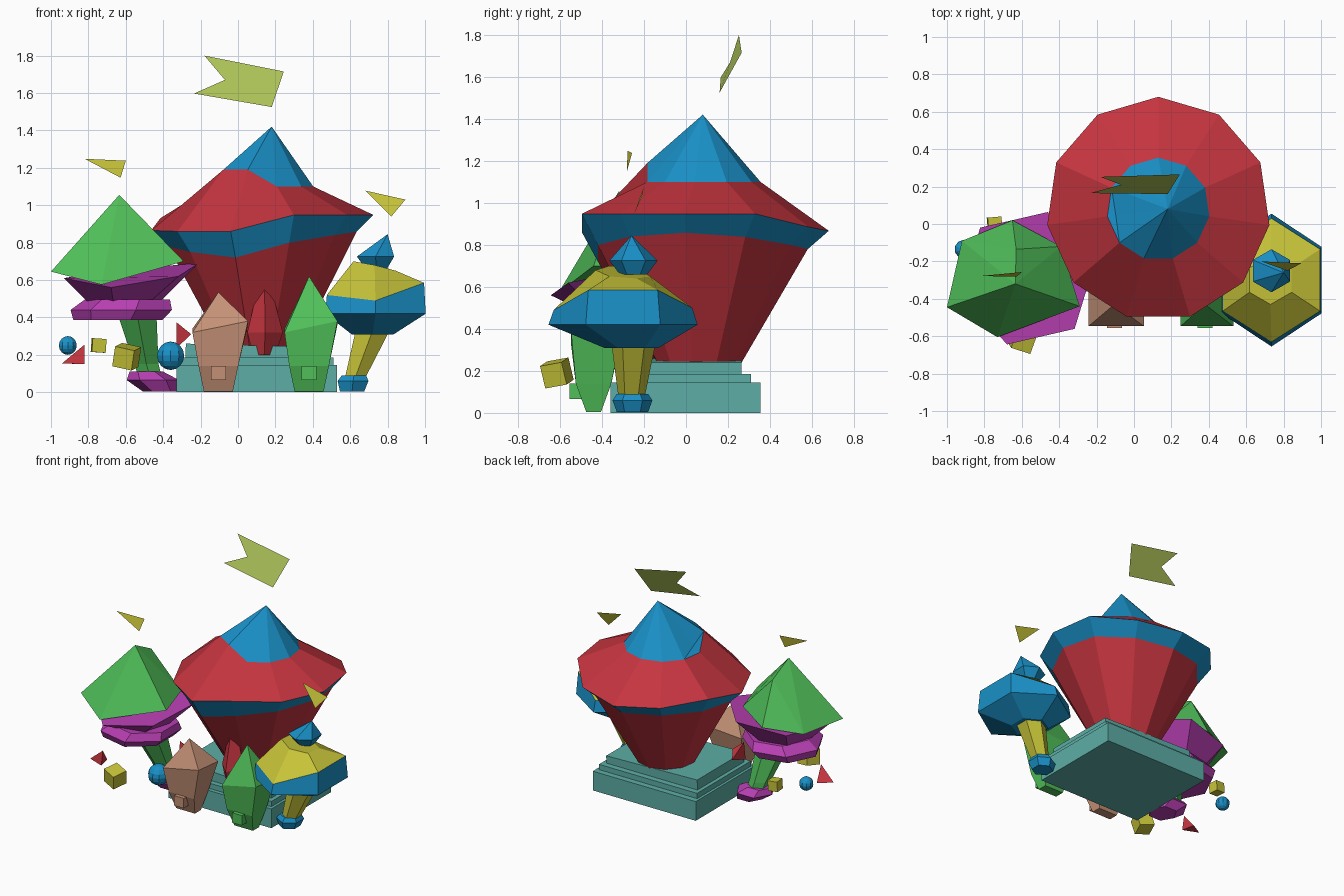
import bpy, bmesh
from math import cos, sin, radians, pi
from mathutils import Vector, Euler

if "Cube" in bpy.data.objects:
    bpy.data.objects.remove(bpy.data.objects["Cube"])


def material(name, rgb):
    m = bpy.data.materials.new(name)
    m.diffuse_color = (*rgb, 1)
    m.use_nodes = True
    m.node_tree.nodes["Principled BSDF"].inputs["Base Color"].default_value = m.diffuse_color
    return m


RED = material("red", (0.56, 0.035, 0.05))
BLUE = material("blue", (0.01, 0.28, 0.57))
YELLOW = material("yellow", (0.56, 0.54, 0.04))
GREEN = material("green", (0.08, 0.52, 0.10))
MAGENTA = material("magenta", (0.48, 0.05, 0.45))
TEAL = material("teal", (0.11, 0.42, 0.38))
BROWN = material("brown", (0.55, 0.28, 0.18))
LIME = material("lime", (0.42, 0.55, 0.10))


def finish(name, bm, mat):
    bmesh.ops.recalc_face_normals(bm, faces=bm.faces)
    me = bpy.data.meshes.new(name)
    bm.to_mesh(me)
    bm.free()
    ob = bpy.data.objects.new(name, me)
    bpy.context.collection.objects.link(ob)
    me.materials.append(mat)
    return ob


def ring(x, y, r, z, n, phase=90, ry=None):
    """Polygon ring; z is one height or a list of heights."""
    zs = z if isinstance(z, list) else [z] * n
    return [(x + r * cos(radians(phase) + 2 * pi * k / n),
             y + (ry or r) * sin(radians(phase) + 2 * pi * k / n), zs[k]) for k in range(n)]


def loft(name, rings, mat, tip=None):
    bm = bmesh.new()
    rows = [[bm.verts.new(p) for p in rg] for rg in rings]
    n = len(rows[0])
    for a, b in zip(rows, rows[1:]):
        for k in range(n):
            j = (k + 1) % n
            bm.faces.new((a[k], a[j], b[j], b[k]))
    bm.faces.new(rows[0])
    if tip:
        t = bm.verts.new(tip)
        for k in range(n):
            bm.faces.new((rows[-1][k], rows[-1][(k + 1) % n], t))
    else:
        bm.faces.new(rows[-1])
    return finish(name, bm, mat)


def hull(name, pts, mat):
    bm = bmesh.new()
    for p in pts:
        bm.verts.new(p)
    bmesh.ops.convex_hull(bm, input=bm.verts)
    return finish(name, bm, mat)


def box(name, lo, hi, mat, rot=(0, 0, 0)):
    bm = bmesh.new()
    bmesh.ops.create_cube(bm, size=1)
    c, s = (Vector(lo) + Vector(hi)) / 2, Vector(hi) - Vector(lo)
    m = Euler([radians(a) for a in rot]).to_matrix()
    for v in bm.verts:
        v.co = c + m @ (v.co * s)
    return finish(name, bm, mat)


def ball(name, c, r):
    bm = bmesh.new()
    bmesh.ops.create_uvsphere(bm, u_segments=10, v_segments=8, radius=r)
    bmesh.ops.translate(bm, verts=bm.verts, vec=c)
    return finish(name, bm, BLUE)


def sheet(name, pts, mat):
    bm = bmesh.new()
    bm.faces.new([bm.verts.new(p) for p in pts])
    return finish(name, bm, mat)


# stepped plinth
box("plinth_lower", (-0.33, -0.36, 0.0), (0.53, 0.355, 0.145), TEAL)
box("plinth_middle", (-0.31, -0.33, 0.145), (0.51, 0.31, 0.185), TEAL)
box("plinth_upper", (-0.28, -0.29, 0.175), (0.48, 0.265, 0.25), TEAL, (0, 1.5, 0))

# eleven-sided main tower with a warped rim
rim = ring(0.13, 0.08, 0.6, [.867, .90, .93, .865, .86, .86, .948, .948, .948, .948, .885], 11)
under = ring(0.13, 0.07, 0.51, [.78, .80, .80, .78, .75, .72, .80, .84, .858, .838, .80], 11)
collar = ring(0.13, 0.08, 0.275, [1.1] * 4 + [1.19, 1.19] + [1.1] * 5, 11)
loft("tower_body", [ring(0.12, 0.06, 0.205, 0.24, 11), under], RED)
loft("tower_band", [under, rim], BLUE)
loft("tower_roof", [rim, collar], RED)
loft("tower_cone", [collar], BLUE, (0.18, 0.08, 1.42))

# floating flags
sheet("main_flag", [(-.18, .252, 1.80), (.245, .265, 1.715), (.18, .16, 1.525),
                    (-.235, .165, 1.597), (-.07, .21, 1.67)], LIME)
sheet("left_pennant", [(-.82, -.278, 1.248), (-.60, -.257, 1.238), (-.628, -.282, 1.147)], YELLOW)
sheet("right_pennant", [(.68, -.20, 1.078), (.895, -.21, 1.03), (.82, -.25, .94)], YELLOW)

# left tree: faceted cap, flared underside, disc, trunk and foot
hull("left_tree_cap", [(-.65, .02, .66), (-.39, -.12, .70), (-.29, -.44, .70), (-.73, -.605, .575),
                       (-1.0, -.445, .645), (-.92, -.09, .64), (-.635, -.32, 1.055), (-.63, -.135, .96)], GREEN)
loft("left_tree_underside", [ring(-.61, -.29, .19, .475, 6, 13),
                             ring(-.57, -.29, .37, [.69, .67, .63, .61, .56, .62], 6, 13)], MAGENTA)
loft("left_tree_disc", [ring(-.63, -.29, .25, .385, 7, 180), ring(-.61, -.29, .285, .44, 7, 180),
                        ring(-.58, -.29, .24, .495, 7, 180)], MAGENTA)
loft("left_tree_trunk", [ring(-.46, -.17, .07, .05, 6), ring(-.49, -.19, .075, .15, 6),
                         ring(-.54, -.29, .12, .42, 6)], GREEN)
loft("left_tree_foot", [ring(-.41, -.18, .10, .005, 6, 0), ring(-.455, -.18, .14, .065, 6, 0),
                        ring(-.49, -.18, .09, .11, 6, 0)], MAGENTA)

# right tree: six-sided cap, stem, foot and small finial
edge = ring(.735, -.30, .30, [.50, .52, .52, .49, .585, .585], 6, ry=.33)
loft("right_tree_bowl", [ring(.72, -.26, .13, .31, 6), ring(.735, -.30, .31, .42, 6, ry=.355),
                         edge], BLUE)
loft("right_tree_top", [edge, ring(.73, -.30, .13, [.65, .69, .70, .68, .65, .64], 6)], YELLOW)
loft("right_tree_stem", [ring(.62, -.26, .06, .06, 6), ring(.72, -.25, .105, .33, 6)], YELLOW)
loft("right_tree_foot", [ring(.61, -.255, .075, .005, 6), ring(.615, -.255, .095, .06, 6),
                         ring(.62, -.255, .075, .09, 6)], BLUE)
loft("right_tree_finial", [ring(.74, -.25, .065, .66, 6), ring(.735, -.25, .115, .725, 6)],
     BLUE, (.80, -.26, .845))


# front buds with a square section and a small nub
def bud(name, x, top, w, mat):
    loft(name, [ring(x, -.44, .11, .005, 4, 45, .05), ring(x, -.44, .15, .14, 4, 45, .12),
                ring(x + .01, -.43, w, [.36, .34, .32, .38], 4, 45, .165)], mat, (x, -.43, top))
    box(name + "_nub", (x - .04, -.555, .065), (x + .04, -.48, .14), mat)


bud("brown_bud", -.105, .535, .21, BROWN)
bud("green_bud", .38, .62, .20, GREEN)

# red shard on the plinth
loft("red_shard", [ring(.14, -.26, .06, .2, 4, 0), ring(.145, -.26, .095, .32, 4, 0)],
     RED, (.14, -.26, .70))

# scattered small solids
ball("small_ball", (-.91, -.135, .25), .05)
ball("large_ball", (-.36, -.43, .195), .076)
box("small_cube", (-.782, -.037, .213), (-.708, .037, .287), YELLOW, (0, 4, 5))
box("large_cube", (-.65, -.67, .135), (-.54, -.56, .245), YELLOW, (10, 12, -18))
hull("left_wedge", [(-.94, -.42, .155), (-.82, -.44, .255), (-.82, -.46, .15), (-.84, -.36, .15)], RED)
hull("inner_wedge", [(-.33, -.22, .375), (-.25, -.20, .31), (-.33, -.24, .235), (-.30, -.12, .27)], RED)
